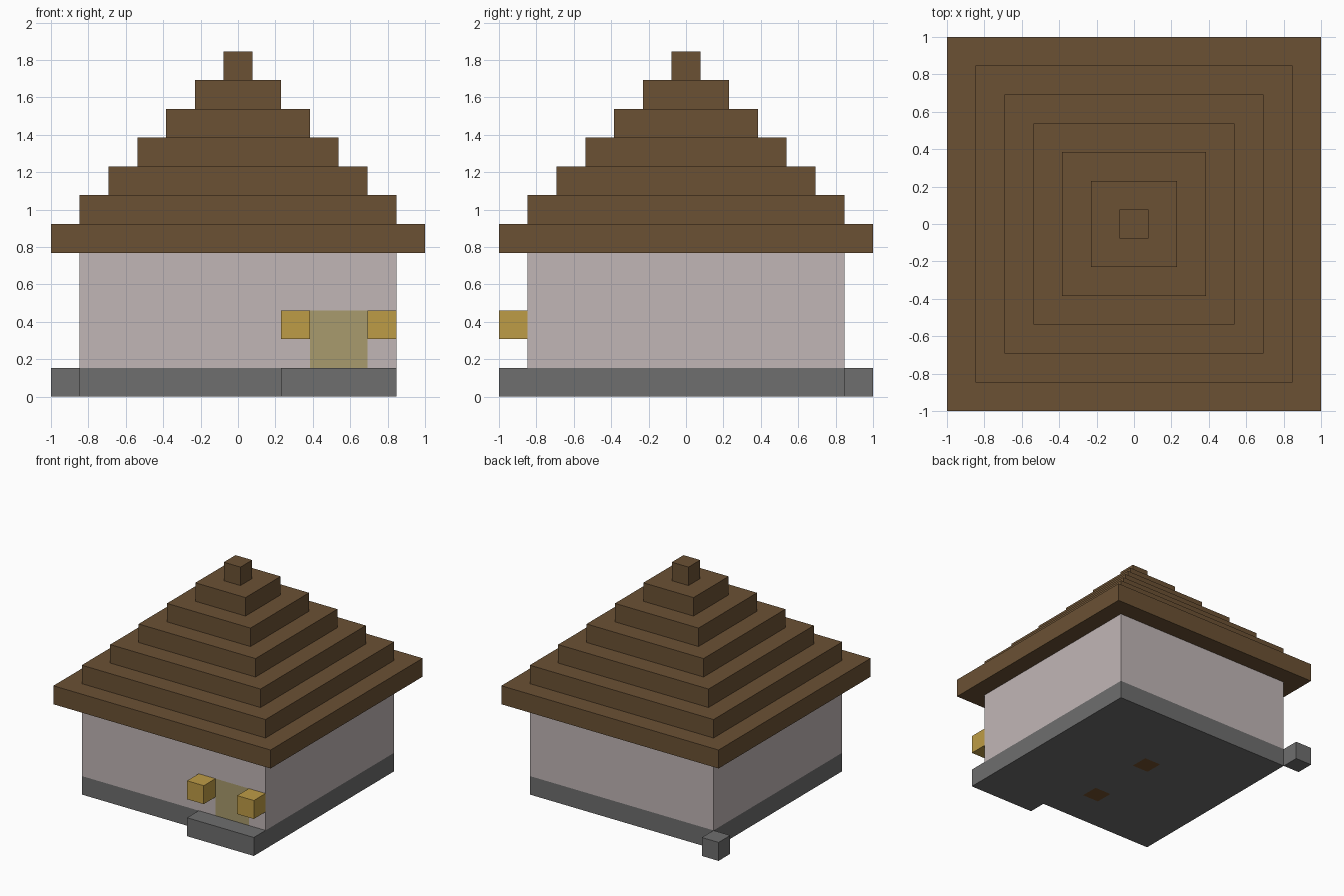
import bpy
import bmesh
from mathutils import Vector

CELL = 2 / 13  # everything sits on a grid of cubes

cube = bpy.data.objects.get("Cube")
if cube:
    bpy.data.objects.remove(cube)


def material(name, rgb):
    """Flat colour from 0-255 screen values, stored as linear."""
    lin = [((c / 255 + 0.055) / 1.055) ** 2.4 for c in rgb] + [1]
    m = bpy.data.materials.new(name)
    m.use_nodes = True
    m.diffuse_color = lin
    bsdf = next(n for n in m.node_tree.nodes if n.type == "BSDF_PRINCIPLED")
    bsdf.inputs["Base Color"].default_value = lin
    bsdf.inputs["Roughness"].default_value = 0.9
    return m


roof_brown = material("roof_brown", (107, 81, 52))
plaster = material("pale_plaster", (193, 182, 182))
stone = material("grey_stone", (110, 110, 110))
gold = material("lamp_gold", (190, 156, 70))
door_tan = material("door_tan", (168, 155, 109))
floor_wood = material("floor_wood", (116, 80, 46))


def finish(bm, name, *mats):
    bmesh.ops.recalc_face_normals(bm, faces=bm.faces)
    bmesh.ops.scale(bm, vec=(CELL,) * 3, verts=bm.verts)
    mesh = bpy.data.meshes.new(name)
    bm.to_mesh(mesh)
    bm.free()
    for m in mats:
        mesh.materials.append(m)
    obj = bpy.data.objects.new(name, mesh)
    bpy.context.collection.objects.link(obj)
    return obj


def box(name, lo, hi, *mats, cuts=(), rule=None):
    """Box in cell units, sliced at (axis, position) cuts; rule picks second material."""
    bm = bmesh.new()
    bmesh.ops.create_cube(bm, size=1)
    for v in bm.verts:
        v.co = [l + (c + 0.5) * (h - l) for l, h, c in zip(lo, hi, v.co)]
    for axis, pos in cuts:
        normal = Vector((0, 0, 0))
        normal[axis] = 1
        bmesh.ops.bisect_plane(bm, geom=bm.verts[:] + bm.edges[:] + bm.faces[:],
                               plane_co=normal * pos, plane_no=normal)
    if rule:
        bm.normal_update()
        for f in bm.faces:
            f.material_index = int(rule(f.normal, f.calc_center_median()))
    return finish(bm, name, *mats)


# Foundation, with two wooden post ends showing on its underside
def is_post_end(n, c):
    return n.z < -0.5 and abs(c.x) < 0.5 and (abs(c.y - 1) < 0.5 or abs(c.y + 3) < 0.5)


box("foundation", (-5.5, -5.5, 0), (5.5, 5.5, 1), stone, floor_wood,
    cuts=[(0, -0.5), (0, 0.5), (1, 0.5), (1, 1.5), (1, -3.5), (1, -2.5)],
    rule=is_post_end)


# Walls, with the doorway as a flush panel on the front
def is_door(n, c):
    return n.y < -0.5 and 2.5 < c.x < 4.5 and c.z < 3


box("walls", (-5.5, -5.5, 1), (5.5, 5.5, 5), plaster, door_tan,
    cuts=[(0, 2.5), (0, 4.5), (2, 3)], rule=is_door)

# Door step and loose corner stone
box("door_step", (1.5, -6.5, 0), (5.5, -5.5, 1), stone)
box("corner_stone", (-6.5, 5.5, 0), (-5.5, 6.5, 1), stone)

# Lamps either side of the door
for side, x in (("right", 1.5), ("left", 4.5)):
    box("lamp_" + side, (x, -6.5, 2), (x + 1, -5.5, 3), gold)

# Stepped roof: one terraced shell made of stacked square rings
bm = bmesh.new()
rings = []
for tier in range(7):
    half = 6.5 - tier
    for z in (5 + tier, 6 + tier):
        rings.append([bm.verts.new((sx * half, sy * half, z))
                      for sx, sy in ((-1, -1), (1, -1), (1, 1), (-1, 1))])
for lower, upper in zip(rings, rings[1:]):
    for i in range(4):
        j = (i + 1) % 4
        bm.faces.new((lower[i], lower[j], upper[j], upper[i]))
bm.faces.new(rings[0][::-1])
bm.faces.new(rings[-1])
finish(bm, "stepped_roof", roof_brown)
